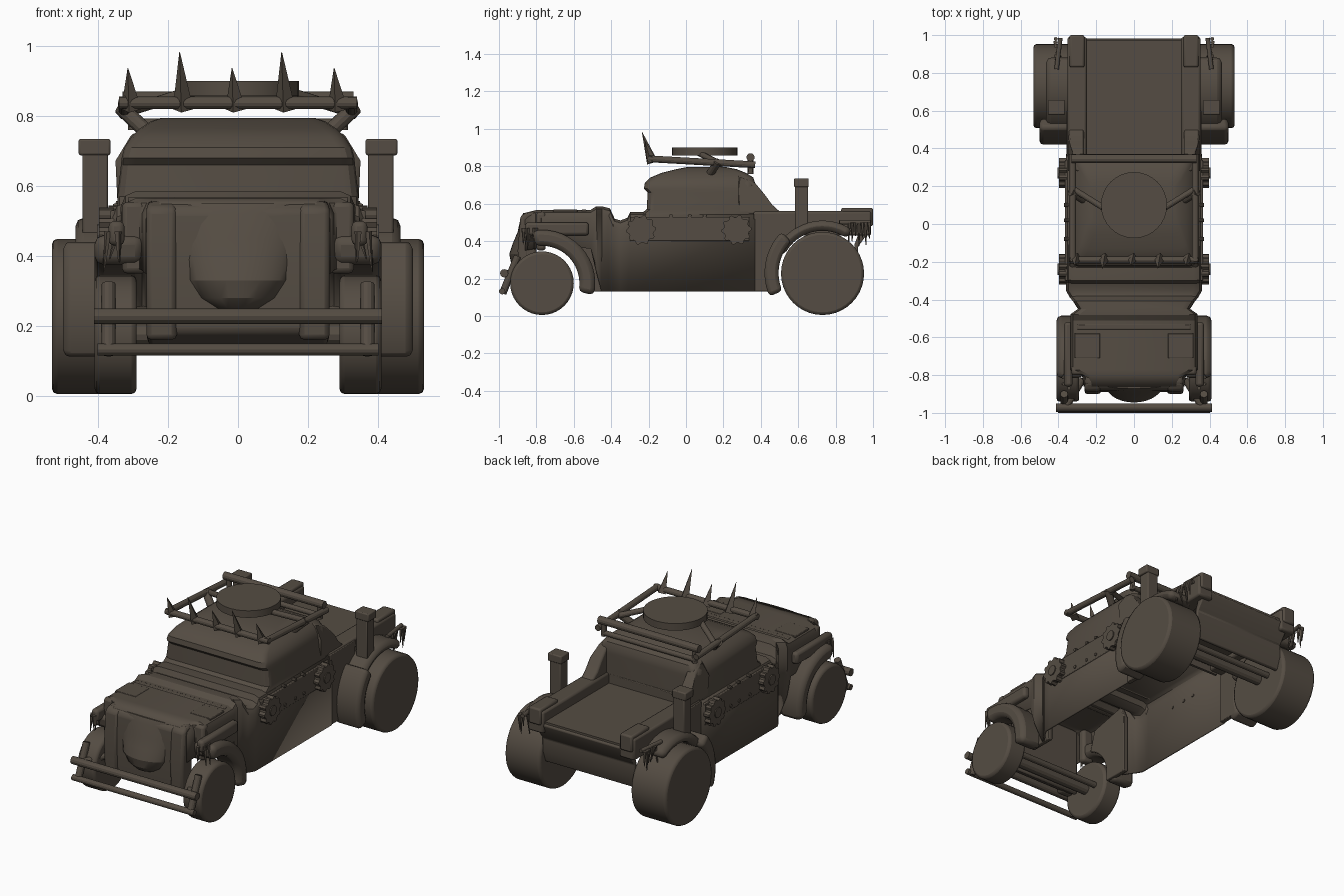
import bpy, bmesh, math, random
from mathutils import Vector

random.seed(4)
cube = bpy.data.objects.get("Cube")
if cube:
    bpy.data.objects.remove(cube)

COLOR = (0.09, 0.073, 0.056, 1)
mat = bpy.data.materials.new("dusty_brown")
mat.use_nodes = True
mat.diffuse_color = COLOR
mat.node_tree.nodes["Principled BSDF"].inputs["Base Color"].default_value = COLOR


def finish(name, bm, bevel=0, mirror=False, thick=0):
    bmesh.ops.recalc_face_normals(bm, faces=bm.faces)
    me = bpy.data.meshes.new(name)
    bm.to_mesh(me)
    bm.free()
    me.materials.append(mat)
    ob = bpy.data.objects.new(name, me)
    bpy.context.collection.objects.link(ob)
    bpy.ops.object.select_all(action='DESELECT')
    ob.select_set(True)
    bpy.context.view_layer.objects.active = ob
    bpy.ops.object.shade_smooth_by_angle(angle=math.radians(28))
    if thick:
        m = ob.modifiers.new("Thickness", 'SOLIDIFY')
        m.thickness, m.offset = thick, 0
    if bevel:
        m = ob.modifiers.new("Bevel", 'BEVEL')
        m.width, m.segments, m.limit_method = bevel, 2, 'ANGLE'
    if mirror:
        ob.modifiers.new("Mirror", 'MIRROR')
    return ob


def bridge(bm, rings, closed=True, caps=(True, True)):
    loops = [[bm.verts.new(p) for p in ring] for ring in rings]
    n = len(loops[0])
    for a, b in zip(loops, loops[1:]):
        for i in range(n if closed else n - 1):
            j = (i + 1) % n
            bm.faces.new((a[i], a[j], b[j], b[i]))
    if caps[0]:
        bm.faces.new(loops[0])
    if caps[1]:
        bm.faces.new(loops[-1])


def prism(name, profile, x0, x1, bevel=0.0, mirror=False):
    """Side profile of (y, z) points extruded across x."""
    bm = bmesh.new()
    bridge(bm, [[(x, y, z) for y, z in profile] for x in (x0, x1)])
    return finish(name, bm, bevel, mirror)


def box(name, x, y, z, bevel=0.0, mirror=False):
    profile = [(y[0], z[0]), (y[1], z[0]), (y[1], z[1]), (y[0], z[1])]
    return prism(name, profile, x[0], x[1], bevel, mirror)


def circle(cy, cz, r, n, teeth=0.0):
    return [(cy + (r - teeth * (i // 2 % 2)) * math.cos(math.tau * i / n),
             cz + (r - teeth * (i // 2 % 2)) * math.sin(math.tau * i / n)) for i in range(n)]


def rod(name, p, q, r, mirror=False, tip=None, sides=12):
    """Pipe, or a spike when the tip radius is small."""
    p, q = Vector(p), Vector(q)
    bm = bmesh.new()
    bmesh.ops.create_cone(bm, cap_ends=True, segments=sides, radius1=r,
                          radius2=r if tip is None else tip, depth=(q - p).length)
    bm.transform((q - p).to_track_quat('Z', 'Y').to_matrix().to_4x4())
    bmesh.ops.translate(bm, verts=bm.verts, vec=(p + q) / 2)
    return finish(name, bm, 0, mirror)


def arc(cy, cz, r, a0, a1):
    angles = [math.radians(a0 + (a1 - a0) * i / 14) for i in range(15)]
    return [(cy + r * math.cos(a), cz + r * math.sin(a)) for a in angles]


def arch(name, cy, cz, r0, r1, a0, a1, x0, x1, bevel=0.025):
    prism(name, arc(cy, cz, r1, a0, a1) + arc(cy, cz, r0, a1, a0), x0, x1, bevel, True)


# Hollow hood, cowl and lower body: y, half width, bottom, top
bm = bmesh.new()
rings = []
for y, w, lo, hi in [(-.86, .26, .35, .545), (-.8, .27, .36, .56), (-.77, .33, .38, .56),
                     (-.51, .33, .36, .56), (-.48, .33, .25, .58), (-.45, .29, .13, .58),
                     (-.41, .315, .13, .57), (-.385, .335, .13, .515), (-.35, .355, .13, .505),
                     (-.31, .355, .13, .52), (-.295, .355, .13, .55), (.37, .355, .13, .55)]:
    half = [(w, lo), (w, hi - .04), (w - .012, hi - .012), (w - .04, hi)]
    rings.append([(x, y, z) for x, z in half] + [(-x, y, z) for x, z in reversed(half)])
bridge(bm, rings, closed=False, caps=(False, False))
finish("lower_body", bm, thick=0.012)
prism("rear_side_panel", [(.36, .13), (.46, .13)] + arc(.73, .23, .27, 195, 120)
      + [(.6, .55), (.36, .55)], .33, .358, 0.004, True)
prism("front_side_skirt", [(-.4, .13), (-.4, .48), (-.43, .55), (-.66, .5)]
      + arc(-.77, .175, .215, 70, -12), .262, .29, 0.005, True)
box("cab_back_panel", (-.3, .3), (.355, .37), (.42, .57))

# Cab: stacked rounded outlines of z, half width, front, back
bm = bmesh.new()
rings = []
for z, w, f, b in [(.54, .345, -.25, .37), (.57, .345, -.21, .37), (.66, .335, -.205, .37),
                   (.68, .333, -.225, .37), (.71, .325, -.22, .37), (.74, .305, -.19, .36),
                   (.765, .28, -.13, .32), (.785, .25, -.05, .27), (.795, .22, .0, .22)]:
    r = .04
    ring = []
    for sx, cy, start in [(1, b - r, 0), (-1, b - r, 90), (-1, f + r, 180), (1, f + r, 270)]:
        for k in range(4):
            a = math.radians(start + 30 * k)
            ring.append((sx * (w - r) + r * math.cos(a), cy + r * math.sin(a), z))
    rings.append(ring)
bridge(bm, rings, caps=(False, True))
finish("cab", bm)

# Sail panels running down from the cab, leaning in at the top
bm = bmesh.new()
sail = [(.28, .54), (.28, .67), (.28, .755), (.33, .735), (.37, .71), (.42, .65), (.46, .595), (.51, .55)]
bridge(bm, [[(.265, y, z) for y, z in sail],
            [(.345 - max(0, z - .66) * .45, y, z) for y, z in sail]])
finish("cab_sail_panel", bm, 0.01, True)

# Grille, its bulging centre and hood plates
prism("grille", [(-.8, .558), (-.85, .556), (-.88, .53), (-.89, .35), (-.88, .18), (-.8, .14)],
      -.26, .26, 0.015)
prism("grille_side_column", [(-.84, .56), (-.885, .535), (-.9, .35), (-.89, .16), (-.84, .16)],
      .175, .262, 0.015, True)
bm = bmesh.new()
bridge(bm, [[(w * math.cos(math.pi * i / 14), -.85 - d * math.sin(math.pi * i / 14), z)
             for i in range(15)]
            for z, w, d in [(.55, .165, .02), (.52, .168, .035), (.45, .168, .05), (.39, .163, .075),
                            (.33, .15, .095), (.28, .115, .085), (.25, .07, .06), (.24, .03, .04)]])
finish("grille_bulge", bm)
box("hood_plate", (.18, .315), (-.71, -.58), (.555, .568), 0.003, True)
box("hood_ridge", (-.3, .3), (-.56, -.53), (.55, .568), 0.006)
box("hood_side_brace", (.325, .37), (-.86, -.52), (.43, .5), 0.015, True)
box("front_corner_post", (.26, .332), (-.8, -.75), (.35, .555), 0.015, True)

# Fenders and wheels
arch("front_fender", -.77, .175, .20, .285, -13, 100, .27, .41)
arch("rear_fender", .73, .23, .235, .31, 135, 204, .33, .5, 0.035)
arch("rear_fender_top", .73, .23, .225, .28, 55, 155, .30, .465)
for end, y, r, x0, x1 in [("front", -.77, .17, .29, .41), ("rear", .73, .222, .30, .532)]:
    prism(end + "_wheel", circle(y, r + .005, r, 40), x0, x1, 0.015, True)
    rod(end + "_axle", (-x1 + .05, y, r + .005), (x1 - .05, y, r + .005), .03)
    rod(end + "_axle_link", (-x0 - .02, y + .08, r), (x0 + .02, y + .08, r), .018)

# Open cargo bed
box("bed_floor", (-.27, .27), (.36, .975), (.46, .5))
box("bed_rail", (.25, .352), (.36, .99), (.43, .56), 0.012, True)
box("bed_corner_block", (.262, .342), (.83, 1.0), (.48, .578), 0.01, True)
prism("rear_panel", [(.96, .5), (.985, .48), (.97, .44), (.92, .37), (.92, .29), (.895, .22),
                     (.875, .22), (.9, .29), (.9, .38), (.93, .46)], -.305, .305, 0.006)

# Front bumper
for label, y, z, r, w in [("upper", -.972, .228, .022, .412), ("lower", -.983, .132, .017, .402)]:
    rod(label + "_bumper_pipe", (-w, y, z), (w, y, z), r)
rod("bumper_bracket", (.37, -.9, .32), (.37, -.98, .12), .02, True)
rod("bumper_arm", (.36, -.97, .225), (.27, -.82, .24), .018, True)

# Roof rack, struts and hatch disc
rod("rack_front_bar", (-.34, -.19, .838), (.34, -.19, .838), .018)
rod("rack_rear_bar", (-.33, .345, .848), (.33, .345, .848), .022)
rod("rack_rear_lower_bar", (-.31, .345, .778), (.31, .345, .778), .015)
rod("rack_side_bar", (.325, -.2, .84), (.325, .37, .808), .018, True)
rod("rack_rear_upright", (.3, .345, .76), (.3, .345, .85), .015, True)
rod("rack_strut", (.335, .17, .825), (.25, .12, .745), .022, True)
rod("hatch_strut", (.33, .19, .81), (.12, .06, .875), .016, True)
rod("hatch_disc", (0, .1, .858), (0, .1, .9), .175, sides=32)
for i, x in enumerate((-.305, -.157, -.007, .135, .285)):
    top = .983 if i % 2 else .937
    rod("roof_spike", (x, -.18, .82), (x - .01, -.235 if i % 2 else -.22, top), .03, tip=.001, sides=4)

# Exhaust stacks
box("exhaust_stack", (.372, .445), (.582, .653), (.44, .7), 0.006, True)
box("exhaust_cap", (.365, .456), (.578, .656), (.688, .735), 0.006, True)

# Side armour, gears and rivets
box("side_armour", (.35, .365), (-.3, .34), (.4, .53), 0.004, True)
for y in (-.24, .27):
    prism("side_gear", circle(y, .46, .08, 40, .012), .355, .398, 0, True)
    rod("gear_hub", (.39, y, .46), (.404, y, .46), .03, True)
for y in (-.08, .02, .1):
    for z in (.425, .535):
        rod("rivet", (.345, y, z), (.37, y, z), .01, True, sides=8)

# Ragged hanging fringe at the front and rear corners
rod("rear_fringe_bar", (.41, .82, .5), (.39, .985, .5), .012, True)
for label, x, y0, y1, z in [("front", .355, -.87, -.8, .47), ("rear", .4, .87, .98, .5)]:
    for k in range(7):
        y = y0 + (y1 - y0) * k / 6
        rod(label + "_fringe", (x + random.uniform(-.02, .02), y, z),
            (x + random.uniform(-.02, .04), y, z - random.uniform(.06, .13)), .011, True, .002, 5)
